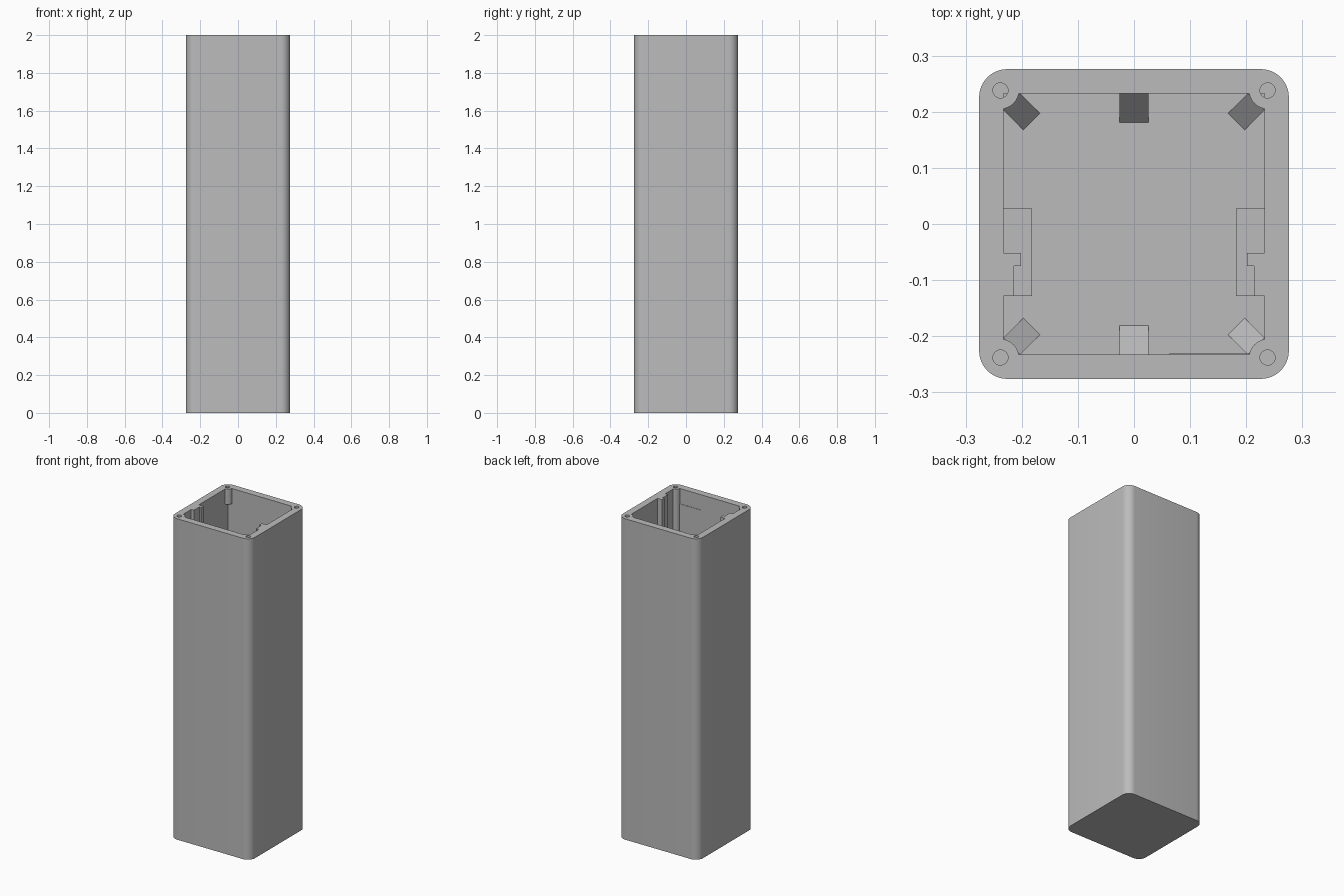
import bpy, bmesh
from math import cos, sin, pi, radians
from mathutils import Matrix

cube = bpy.data.objects.get("Cube")
if cube:
    bpy.data.objects.remove(cube, do_unlink=True)

HEIGHT, HALF, RADIUS = 2.0, 0.276, 0.05
INNER, FLOOR = 0.233, 0.043
BOSS, BOSS_R = 0.238, 0.033

gray = bpy.data.materials.new("plain_gray")
gray.use_nodes = True
gray.diffuse_color = (0.5, 0.5, 0.5, 1)
gray.node_tree.nodes["Principled BSDF"].inputs["Base Color"].default_value = (0.5, 0.5, 0.5, 1)


def prism(name, outline, z0, z1, matrix=None):
    """Extrude a closed outline from z0 to z1."""
    bm = bmesh.new()
    face = bm.faces.new([bm.verts.new((x, y, z0)) for x, y in outline])
    top = bmesh.ops.extrude_face_region(bm, geom=[face])["geom"]
    bmesh.ops.translate(bm, vec=(0, 0, z1 - z0),
                        verts=[v for v in top if isinstance(v, bmesh.types.BMVert)])
    if matrix:
        bm.transform(matrix)
    bmesh.ops.recalc_face_normals(bm, faces=bm.faces)
    mesh = bpy.data.meshes.new(name)
    bm.to_mesh(mesh)
    bm.free()
    mesh.materials.append(gray)
    obj = bpy.data.objects.new(name, mesh)
    bpy.context.collection.objects.link(obj)
    return obj


def rect(x0, x1, y0, y1):
    return [(x0, y0), (x1, y0), (x1, y1), (x0, y1)]


def arc(cx, cy, r, a0, a1, n):
    return [(cx + r * cos(a0 + (a1 - a0) * i / n), cy + r * sin(a0 + (a1 - a0) * i / n))
            for i in range(n + 1)]


def cut(target, cutter):
    cutter.hide_render = True
    mod = target.modifiers.new("cut", "BOOLEAN")
    mod.operation, mod.solver, mod.object = "DIFFERENCE", "EXACT", cutter
    bpy.context.view_layer.objects.active = target
    bpy.ops.object.modifier_apply(modifier=mod.name)
    bpy.data.objects.remove(cutter, do_unlink=True)


# Outer body with rounded upright corners
c = HALF - RADIUS
corners = [(c, c), (-c, c), (-c, -c), (c, -c)]
outline = []
for i, (x, y) in enumerate(corners):
    outline += arc(x, y, RADIUS, i * pi / 2, (i + 1) * pi / 2, 10)
body = prism("housing", outline, 0, HEIGHT)

# Cavity outline: concave screw bosses in the corners, stepped guide rails on both sides
edge = BOSS - (BOSS_R ** 2 - (BOSS - INNER) ** 2) ** 0.5
rail = [(INNER, -0.128), (0.214, -0.128), (0.214, -0.075),
        (0.201, -0.075), (0.201, -0.052), (INNER, -0.052)]
mid = 0.5 * (edge + INNER)
start, end = 1.5 * pi - 0.152, pi + 0.152
front_boss = [(x, -y) for x, y in arc(BOSS, BOSS, BOSS_R, end, start, 8)]
back_boss = arc(BOSS, BOSS, BOSS_R, start, end, 8)
right_half = front_boss + rail + back_boss
cavity = right_half + [(-x, y) for x, y in reversed(right_half)]
cut(body, prism("cavity_cutter", cavity, FLOOR, HEIGHT + 0.1))

for sx in (-1, 1):
    # Rear bosses stop a short way below the rim
    x0, x1 = sorted((sx * 0.19, sx * INNER))
    cut(body, prism("corner_cutter", rect(x0, x1, 0.19, INNER), FLOOR, 1.905))
    for sy in (-1, 1):
        # Screw holes
        hole = arc(sx * BOSS, sy * BOSS, 0.0135, 0, 2 * pi, 24)[:-1]
        cut(body, prism("hole_cutter", hole, HEIGHT - 0.1, HEIGHT + 0.1))


def gusset(name, reach, depth, width, angle):
    """Sloped rib on the floor, leaning on the wall in the given direction."""
    rise = depth * 1.1
    profile = [(reach - depth, FLOOR - 0.005), (reach - depth, FLOOR), (reach, FLOOR + rise),
               (reach + 0.015, FLOOR + rise), (reach + 0.015, FLOOR - 0.005)]
    upright = Matrix.Rotation(angle, 4, "Z") @ Matrix.Rotation(pi / 2, 4, "X")
    prism(name, profile, -width / 2, width / 2, upright)


for i in range(4):
    gusset("corner_gusset", 0.308, 0.05, 0.042, pi / 4 + i * pi / 2)
for side, angle in (("back", pi / 2), ("front", -pi / 2)):
    gusset(side + "_gusset", INNER, 0.052, 0.052, angle)

# Rest blocks under the guide rails
for side, sx in (("left", 1), ("right", -1)):
    x0, x1 = sorted((sx * 0.182, sx * 0.24))
    prism(side + "_rest_block", rect(x0, x1, -0.128, 0.028), FLOOR - 0.005, 0.2)

# Thin raised pad on the inner front wall
prism("front_pad", rect(0.063, 0.207, -0.236, -0.2305), FLOOR - 0.005, 1.905)

bpy.ops.object.select_all(action="DESELECT")
body.select_set(True)
bpy.context.view_layer.objects.active = body
bpy.ops.object.shade_smooth_by_angle(angle=radians(30))
